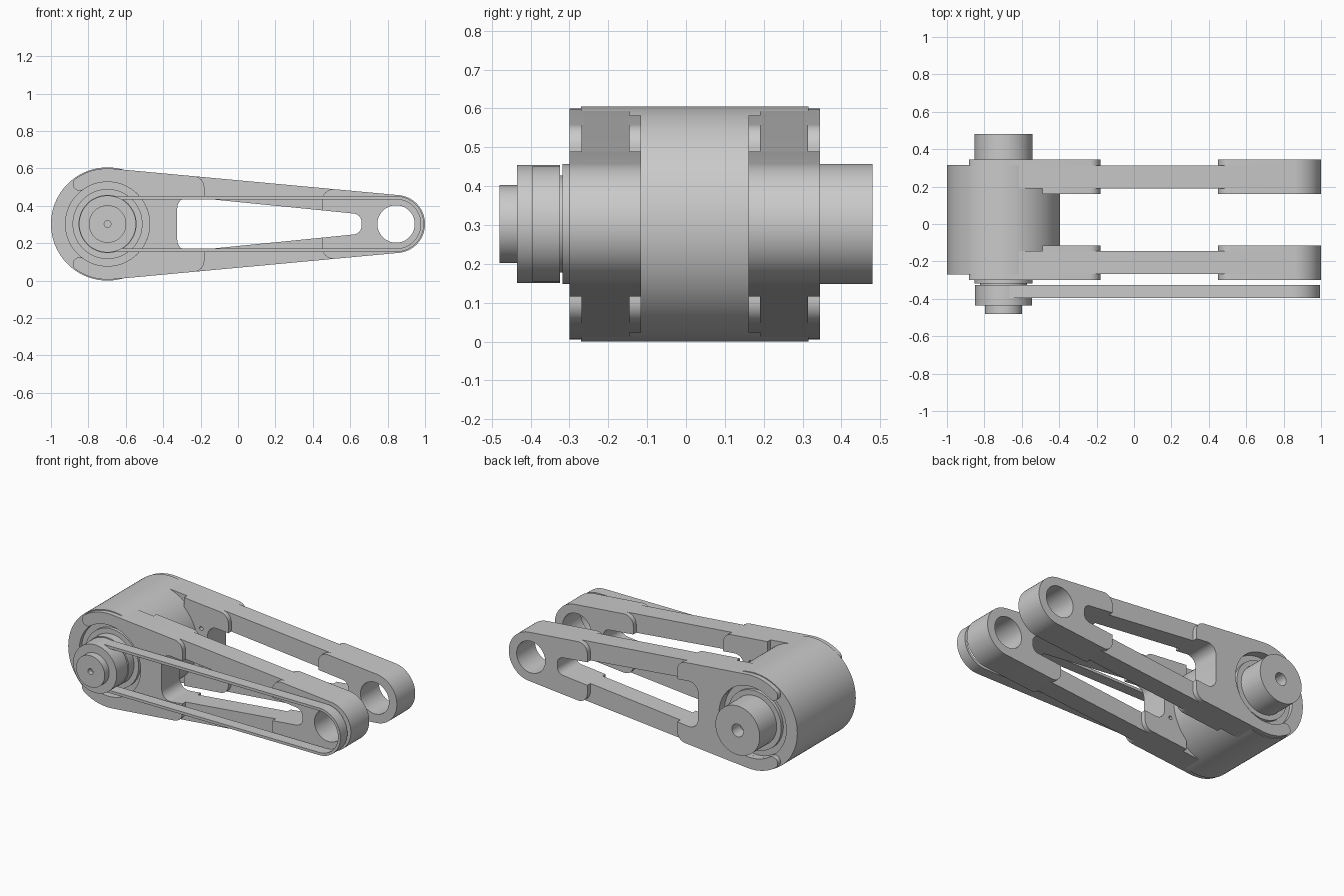
import bpy, bmesh
from math import sin, cos, acos, pi, radians
from mathutils import Vector, Matrix

cube = bpy.data.objects.get("Cube")
if cube:
    bpy.data.objects.remove(cube)

# Layout: pivot and tip axes, heights measured from the axis
BASE, TIP, AXIS_Z = -0.6975, 0.845, 0.3025
R_BODY, R_ARM, R_TIP, R_RECESS = 0.3025, 0.297, 0.155, 0.225
MID_Y = 0.0225
TAN = acos((R_ARM - R_TIP) / (TIP - BASE))

metal = bpy.data.materials.new("plain grey")
metal.use_nodes = True
metal.diffuse_color = (0.59, 0.59, 0.59, 1)
metal.node_tree.nodes["Principled BSDF"].inputs["Base Color"].default_value = metal.diffuse_color


def finish(name, bm):
    """Clean a bmesh, lift it to the axis height and link it."""
    bmesh.ops.remove_doubles(bm, verts=bm.verts, dist=0.0001)
    bmesh.ops.recalc_face_normals(bm, faces=bm.faces)
    bmesh.ops.translate(bm, verts=bm.verts, vec=(0, 0, AXIS_Z))
    mesh = bpy.data.meshes.new(name)
    bm.to_mesh(mesh)
    bm.free()
    mesh.materials.append(metal)
    obj = bpy.data.objects.new(name, mesh)
    bpy.context.collection.objects.link(obj)
    bpy.ops.object.select_all(action='DESELECT')
    obj.select_set(True)
    bpy.context.view_layer.objects.active = obj
    bpy.ops.object.shade_smooth_by_angle(angle=radians(30))


def arc(cx, r, a0, a1, n=40, cz=0):
    return [(cx + r * cos(a0 + (a1 - a0) * i / n), cz + r * sin(a0 + (a1 - a0) * i / n))
            for i in range(n + 1)]


def circle(cx, r, n=64, cz=0):
    return arc(cx, r, 0, 2 * pi, n, cz)[:-1]


def rounded(corner, before, after, r, n=8):
    """Points of a fillet of radius r at a corner."""
    c = Vector(corner)
    u, v = (Vector(before) - c).normalized(), (Vector(after) - c).normalized()
    half = u.angle(v) / 2
    centre = c + (u + v).normalized() * (r / sin(half))
    reach = r * cos(half) / sin(half)
    a = (c + u * reach - centre).normalized()
    b = (c + v * reach - centre).normalized()
    return [tuple(centre + a.slerp(b, i / n).normalized() * r) for i in range(n + 1)]


def flip(points):
    return [(x, -z) for x, z in reversed(points)]


def plate(name, loops, y0, y1):
    """Fill outlines (with holes) and extrude them from y0 to y1."""
    curve = bpy.data.curves.new(name, 'CURVE')
    curve.dimensions, curve.fill_mode = '2D', 'BOTH'
    curve.extrude = abs(y1 - y0) / 2
    for loop in loops:
        spline = curve.splines.new('POLY')
        spline.points.add(len(loop) - 1)
        for p, (x, z) in zip(spline.points, loop):
            p.co = (x, z, 0, 1)
        spline.use_cyclic_u = True
    helper = bpy.data.objects.new(name + " outline", curve)
    mesh = bpy.data.meshes.new_from_object(helper)
    bm = bmesh.new()
    bm.from_mesh(mesh)
    bpy.data.objects.remove(helper)
    bpy.data.curves.remove(curve)
    bpy.data.meshes.remove(mesh)
    bm.transform(Matrix.Translation((0, (y0 + y1) / 2, 0)) @ Matrix.Rotation(pi / 2, 4, 'X'))
    finish(name, bm)


def lathe(name, profile, closed=False):
    """Spin a (radius, y) profile about the pivot axis."""
    bm = bmesh.new()
    verts = [bm.verts.new((BASE + r, y, 0)) for r, y in profile]
    edges = [bm.edges.new(pair) for pair in zip(verts, verts[1:])]
    if closed:
        edges.append(bm.edges.new((verts[-1], verts[0])))
    bmesh.ops.spin(bm, geom=verts + edges, cent=(BASE, 0, 0), axis=(0, 1, 0),
                   angle=2 * pi, steps=96)
    finish(name, bm)


def edge_z(x):
    """Upper outer edge of the arm."""
    return (R_ARM - (x - BASE) * cos(TAN)) / sin(TAN)


def slot_z(x):
    """Upper edge of the slot."""
    return 0.15 - (x + 0.325) * 0.0995


# Slot corners
S0, S1 = -0.325, 0.66
slot_left = rounded((S0, slot_z(S0)), (S1, slot_z(S1)), (S0, 0), 0.06)
slot_right = rounded((S1, slot_z(S1)), (S1, 0), (S0, slot_z(S0)), 0.045)
slot = slot_left + flip(slot_left) + flip(slot_right) + slot_right

# Arm outline
hull = arc(TIP, R_TIP, -TAN, TAN) + arc(BASE, R_ARM, TAN, 2 * pi - TAN, 80)
tip_hole, base_hole = circle(TIP, 0.1), circle(BASE, R_RECESS, 96)

# Root pad: rounded outer corner, then down to and around the slot
X_ROOT, X_FORE = -0.18, 0.45
top = (X_ROOT, edge_z(X_ROOT))
root_upper = rounded(top, (-0.5, edge_z(-0.5)), (X_ROOT, 0), 0.06)
root_upper += [(X_ROOT, slot_z(X_ROOT))] + slot_left
root_front = root_upper + flip(root_upper)

# Crescent ends hugging the recess
END = radians(125)
r_mid, r_cap = (R_ARM + R_RECESS) / 2, (R_ARM - R_RECESS) / 2
cap = arc(BASE + r_mid * cos(END), r_cap, END + pi, END, 12, r_mid * sin(END))
outer = arc(BASE, R_ARM, END, TAN, 20)
outer_pad = (cap + outer + root_front + flip(outer) + flip(cap)
             + arc(BASE, R_RECESS, -END, END, 80))

# Inner pad stops at a straight edge beside the body
X_IN = -0.49
inner_pad = [(X_IN, edge_z(X_IN))] + root_front + [(X_IN, -edge_z(X_IN))]
pin_holes = [circle(-0.37, 0.012, 16, s * 0.115) for s in (1, -1)]

# Tip pad
fore_corner = rounded((X_FORE, edge_z(X_FORE)), (X_FORE, 0), (TIP, edge_z(TIP)), 0.06)
fore_upper = slot_right + [(X_FORE, slot_z(X_FORE))] + fore_corner
fore_pad = fore_upper + arc(TIP, R_TIP, TAN, -TAN) + flip(fore_upper)

# Front and rear arms, mirrored about the body's middle
for side, s in (("front", -1), ("rear", 1)):
    def y(d, s=s):
        return MID_Y + s * d
    plate(side + "_arm", [hull, slot, tip_hole, base_hole], y(0.168), y(0.291))
    plate(side + "_arm_outer_pad", [outer_pad], y(0.285), y(0.322))
    plate(side + "_arm_inner_pad", [inner_pad] + pin_holes, y(0.138), y(0.172))
    plate(side + "_arm_tip_pad", [fore_pad, tip_hole], y(0.138), y(0.322))
    # Bearing ring in the recess
    lathe(side + "_bearing_ring", [(0.15, y(0.25)), (0.187, y(0.25)),
                                   (0.187, y(0.288)), (0.15, y(0.288))], True)

# Body drum with a shallow recess at each end
lathe("body_drum", [(0, -0.245), (R_RECESS, -0.245), (R_RECESS, -0.27), (R_BODY, -0.27),
                    (R_BODY, 0.315), (R_RECESS, 0.315), (R_RECESS, 0.29), (0, 0.29)])

# Axle with the pulley in front and the shaft stub behind
lathe("axle_and_pulley", [(0, -0.45), (0.018, -0.45), (0.018, -0.48), (0.1, -0.48),
                          (0.1, -0.435), (0.152, -0.435), (0.152, -0.325), (0.125, -0.325),
                          (0.125, -0.318), (0.155, -0.318), (0.155, 0.48), (0.04, 0.48),
                          (0.04, 0.4), (0, 0.4)])


# Drive belt
def stadium(r):
    return arc(TIP, r, -pi / 2, pi / 2) + arc(BASE, r, pi / 2, 3 * pi / 2)


plate("drive_belt", [stadium(0.149), stadium(0.132)], -0.395, -0.325)
